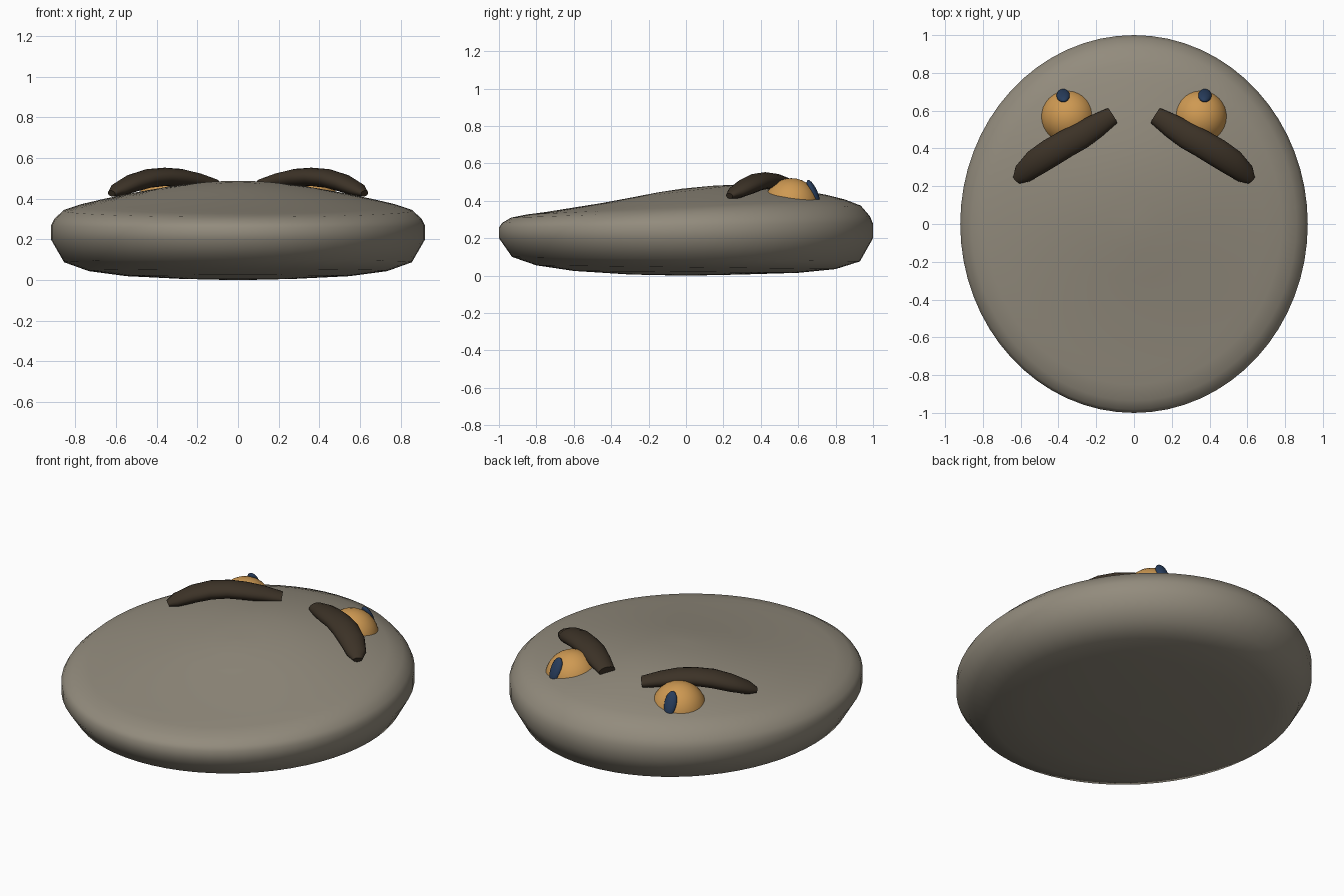
import bpy, bmesh, math
from mathutils import Vector, Matrix

cube = bpy.data.objects.get("Cube")
if cube:
    bpy.data.objects.remove(cube, do_unlink=True)


def material(name, rgb):
    m = bpy.data.materials.new(name)
    m.use_nodes = True
    color = (*rgb, 1)
    m.diffuse_color = color
    m.node_tree.nodes["Principled BSDF"].inputs["Base Color"].default_value = color
    return m


stone = material("stone grey", (0.29, 0.26, 0.205))
amber = material("amber", (0.62, 0.32, 0.085))
brown = material("dark brown", (0.045, 0.032, 0.02))
navy = material("navy blue", (0.02, 0.045, 0.105))


def finish(name, bm, mat):
    bmesh.ops.recalc_face_normals(bm, faces=bm.faces)
    mesh = bpy.data.meshes.new(name)
    bm.to_mesh(mesh)
    bm.free()
    mesh.materials.append(mat)
    mesh.polygons.foreach_set("use_smooth", [True] * len(mesh.polygons))
    obj = bpy.data.objects.new(name, mesh)
    bpy.context.collection.objects.link(obj)
    return obj


def loft(rings):
    """Skin closed rings of points and cap both ends."""
    bm = bmesh.new()
    loops = [[bm.verts.new(p) for p in ring] for ring in rings]
    for a, b in zip(loops, loops[1:]):
        for i in range(len(a)):
            j = (i + 1) % len(a)
            bm.faces.new((a[i], a[j], b[j], b[i]))
    bm.faces.new(loops[0])
    bm.faces.new(loops[-1])
    return bm


# Pebble body: radius, height, rise toward the back
profile = [(0.02, 0.0, 0), (0.3, 0.006, 0), (0.6, 0.02, -0.005),
           (0.8, 0.045, -0.01), (0.93, 0.088, -0.012), (1, 0.2, 0),
           (1, 0.268, 0.01), (0.983, 0.3, 0.018), (0.935, 0.342, 0.032),
           (0.85, 0.367, 0.04), (0.75, 0.386, 0.046), (0.6, 0.412, 0.048),
           (0.45, 0.434, 0.046), (0.3, 0.452, 0.036), (0.15, 0.463, 0.018),
           (0.02, 0.467, 0.002)]
SEGMENTS = 64
rings = []
for r, z, rise in profile:
    angles = [math.tau * i / SEGMENTS for i in range(SEGMENTS)]
    rings.append([(0.92 * r * math.cos(a), r * math.sin(a),
                   z + rise * math.sin(a)) for a in angles])
finish("pebble_body", loft(rings), stone)


def ellipsoid(name, center, radii, mat, tilt=0, turn=0):
    bm = bmesh.new()
    bmesh.ops.create_uvsphere(bm, u_segments=32, v_segments=16, radius=1)
    matrix = (Matrix.Translation(center) @ Matrix.Rotation(turn, 4, 'Z')
              @ Matrix.Rotation(tilt, 4, 'X') @ Matrix.Diagonal((*radii, 1)))
    bm.transform(matrix)
    finish(name, bm, mat)


def brow(name, side):
    # Arched path with width at each station
    path = [(0.115, 0.573, 0.468, 0.047), (0.2, 0.52, 0.488, 0.063),
            (0.28, 0.468, 0.503, 0.071), (0.36, 0.425, 0.508, 0.073),
            (0.44, 0.378, 0.5, 0.075), (0.52, 0.325, 0.476, 0.071),
            (0.59, 0.265, 0.444, 0.054), (0.622, 0.232, 0.426, 0.025)]
    points = [Vector((side * x, y, z)) for x, y, z, w in path]
    rings = []
    for i, p in enumerate(points):
        along = (points[min(i + 1, len(points) - 1)] - points[max(i - 1, 0)]).normalized()
        across = along.cross(Vector((0, 0, 1))).normalized()
        up = across.cross(along)
        w = path[i][3]
        rings.append([p + across * w * math.cos(a) + up * w * 0.62 * math.sin(a)
                      for a in (math.tau * k / 16 for k in range(16))])
    obj = finish(name, loft(rings), brown)
    # Keep the blunt ends crisp
    for face in list(obj.data.polygons)[-2:]:
        face.use_smooth = False


# Eyes, slit pupils and brows on both sides
for label, s in (("left", 1), ("right", -1)):
    ellipsoid(label + "_eye", (s * 0.348, 0.563, 0.373), (0.148, 0.148, 0.148), amber)
    ellipsoid(label + "_pupil", (s * 0.375, 0.68, 0.45), (0.035, 0.02, 0.068),
              navy, math.radians(26), math.radians(-s * 10))
    brow(label + "_brow", s)
